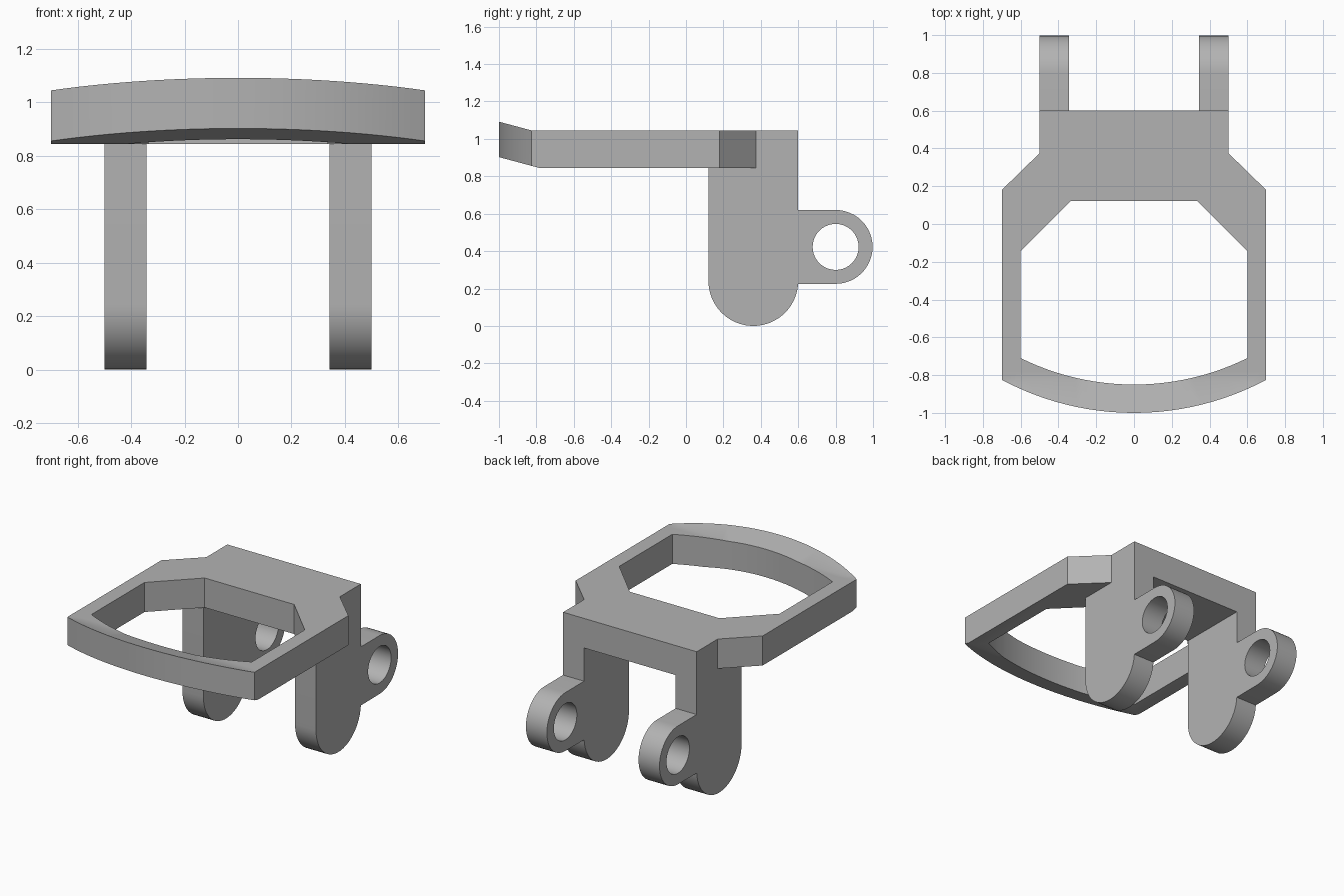
import bpy, bmesh
from math import sin, cos, asin, radians, tan
from mathutils import Matrix

cube = bpy.data.objects.get("Cube")
if cube:
    bpy.data.objects.remove(cube, do_unlink=True)

# Single plain grey material
grey = bpy.data.materials.new("plain_grey")
grey.use_nodes = True
color = (0.45, 0.45, 0.45, 1)
grey.diffuse_color = color
grey.node_tree.nodes["Principled BSDF"].inputs["Base Color"].default_value = color

BOTTOM, TOP = 0.845, 1.045


def finish(name, bm):
    """Clean a bmesh and turn it into a shaded object."""
    bmesh.ops.remove_doubles(bm, verts=bm.verts, dist=0.0005)
    bmesh.ops.recalc_face_normals(bm, faces=bm.faces)
    mesh = bpy.data.meshes.new(name)
    bm.to_mesh(mesh)
    bm.free()
    mesh.materials.append(grey)
    obj = bpy.data.objects.new(name, mesh)
    bpy.context.collection.objects.link(obj)
    bpy.ops.object.select_all(action='DESELECT')
    obj.select_set(True)
    bpy.context.view_layer.objects.active = obj
    bpy.ops.object.shade_smooth_by_angle(angle=radians(30))
    return obj


def arc(cx, cy, r, start, end, n):
    angles = [radians(start + (end - start) * i / n) for i in range(n + 1)]
    return [(cx + r * cos(a), cy + r * sin(a)) for a in angles]


def bow(half_width, corner_y, front_y, n=12):
    """Shallow arc from a front corner to the centre line."""
    sag = corner_y - front_y
    r = (half_width ** 2 + sag ** 2) / (2 * sag)
    turn = asin(half_width / r)
    return [(r * sin(turn * (1 - i / n)), front_y + r - r * cos(turn * (1 - i / n)))
            for i in range(n + 1)]


def mirrored(half):
    return half + [(-x, y) for x, y in half[-2:0:-1]]


# Ring frame: matching outer and inner outlines, bridged and extruded
outer = mirrored([(0, 0.6), (0.5, 0.6), (0.5, 0.375), (0.7, 0.18)] + bow(0.7, -0.825, -1))
inner = mirrored([(0, 0.122), (0.335, 0.122), (0.335, 0.122), (0.6, -0.143)]
                 + bow(0.6, -0.71, -0.85))
bm = bmesh.new()
loops = [[bm.verts.new((x, y, z)) for x, y in pts]
         for pts, z in ((outer, BOTTOM), (outer, TOP), (inner, TOP), (inner, BOTTOM))]
count = len(outer)
for a, b in zip(loops, loops[1:] + loops[:1]):
    for i in range(count):
        j = (i + 1) % count
        bm.faces.new((a[i], a[j], b[j], b[i]))
bmesh.ops.remove_doubles(bm, verts=bm.verts, dist=0.0005)

# Bend the bowed front upward along a crease on each side of the plate
top_crease, bottom_crease = -0.825, -0.785
for y in (top_crease, bottom_crease):
    bmesh.ops.bisect_plane(bm, geom=bm.verts[:] + bm.edges[:] + bm.faces[:],
                           plane_co=(0, y, 0), plane_no=(0, 1, 0), dist=0.0005)
for v in bm.verts:
    crease = top_crease if v.co.z > (TOP + BOTTOM) / 2 else bottom_crease
    v.co.z += tan(radians(15)) * max(0, crease - v.co.y)
finish("ring_frame", bm)

# Side bracket: rounded foot plus a rear lug with a round hole
bracket = ([(0.12, BOTTOM)] + arc(0.36, 0.24, 0.24, 180, 356, 24)
           + arc(0.8, 0.4225, 0.1975, -90, 90, 24) + [(0.6, 0.62), (0.6, BOTTOM)])
hole = arc(0.8, 0.4225, 0.123, 0, 360, 40)[:-1]
YZ_PLANE = Matrix(((0, 0, 1, 0), (1, 0, 0, 0), (0, 1, 0, 0), (0, 0, 0, 1)))
for side, x in (("left", 0.4215), ("right", -0.4215)):
    curve = bpy.data.curves.new("bracket_profile", 'CURVE')
    curve.dimensions = '2D'
    curve.fill_mode = 'BOTH'
    curve.extrude = 0.0785
    for pts in (bracket, hole):
        spline = curve.splines.new('POLY')
        spline.points.add(len(pts) - 1)
        spline.use_cyclic_u = True
        for p, (u, v) in zip(spline.points, pts):
            p.co = (u, v, 0, 1)
    helper = bpy.data.objects.new("bracket_profile", curve)
    flat = bpy.data.meshes.new_from_object(helper)
    bm = bmesh.new()
    bm.from_mesh(flat)
    bm.transform(Matrix.Translation((x, 0, 0)) @ YZ_PLANE)
    bpy.data.objects.remove(helper)
    bpy.data.meshes.remove(flat)
    finish(side + "_bracket", bm)
